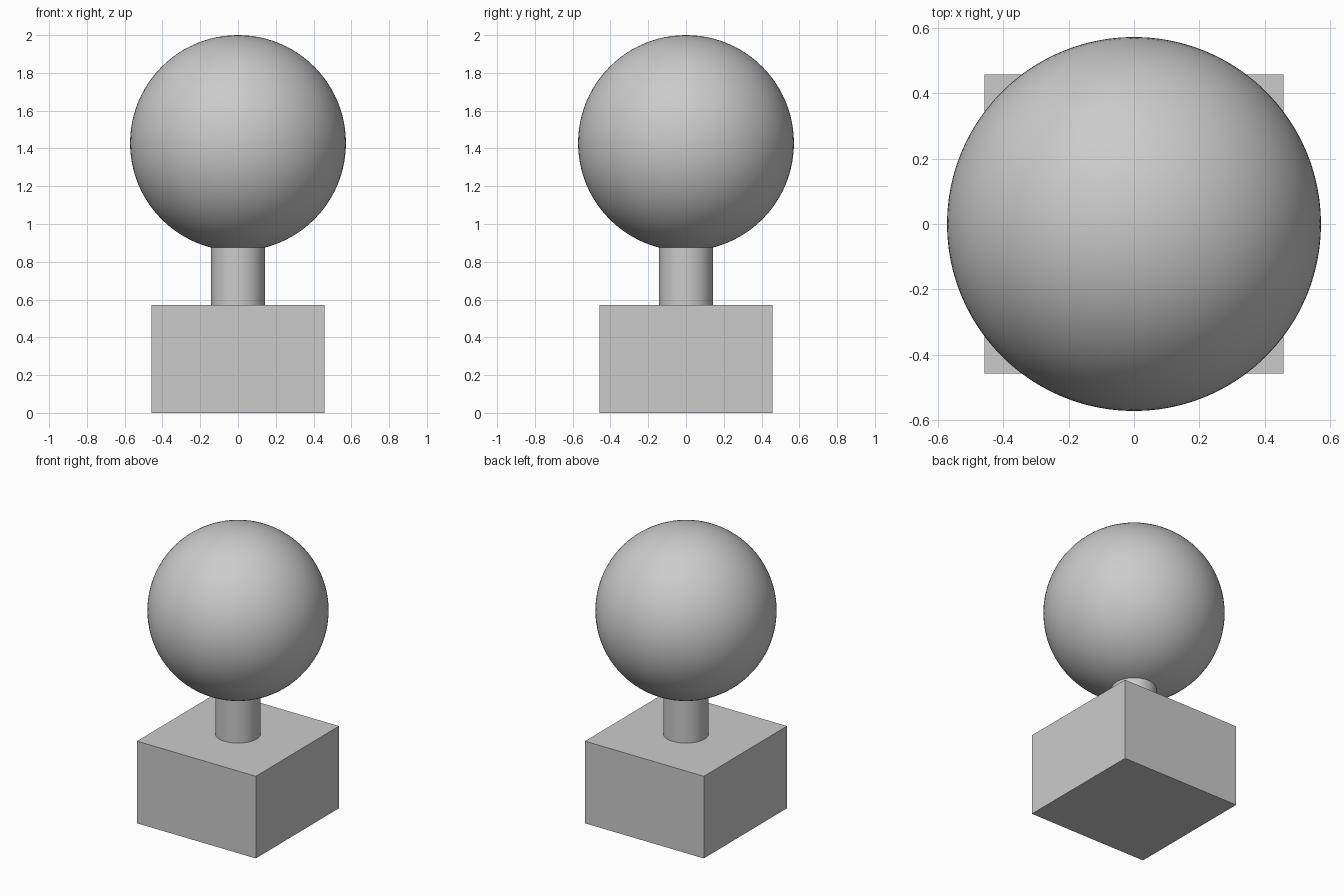
import bpy
import math

cube = bpy.data.objects.get("Cube")
if cube:
    bpy.data.objects.remove(cube, do_unlink=True)

UNIT = 2 / 3.5           # ball radius, also the base height
BASE_WIDTH = 1.6 * UNIT
NECK_RADIUS = 0.25 * UNIT
BALL_Z = 2 - UNIT

grey = bpy.data.materials.new("light grey")
grey.use_nodes = True
colour = (0.6, 0.6, 0.6, 1)
grey.diffuse_color = colour
grey.node_tree.nodes["Principled BSDF"].inputs["Base Color"].default_value = colour


def finish(name, smooth=False):
    """Name the active object, colour it and set its shading."""
    part = bpy.context.object
    part.name = name
    part.data.materials.append(grey)
    if smooth:
        bpy.ops.object.shade_smooth_by_angle(angle=math.radians(30))
    return part


# Square base block
bpy.ops.mesh.primitive_cube_add(size=1, location=(0, 0, UNIT / 2))
base = finish("base_block")
base.scale = (BASE_WIDTH, BASE_WIDTH, UNIT)

# Round neck, ending where it meets the ball
neck_top = BALL_Z - math.sqrt(UNIT ** 2 - NECK_RADIUS ** 2)
bpy.ops.mesh.primitive_cylinder_add(
    vertices=64, radius=NECK_RADIUS, depth=neck_top - UNIT + 0.004,
    end_fill_type='NOTHING', location=(0, 0, (neck_top + UNIT) / 2 + 0.002))
finish("neck", smooth=True)

# Ball on top
bpy.ops.mesh.primitive_uv_sphere_add(
    segments=96, ring_count=48, radius=UNIT, location=(0, 0, BALL_Z))
finish("ball", smooth=True)
